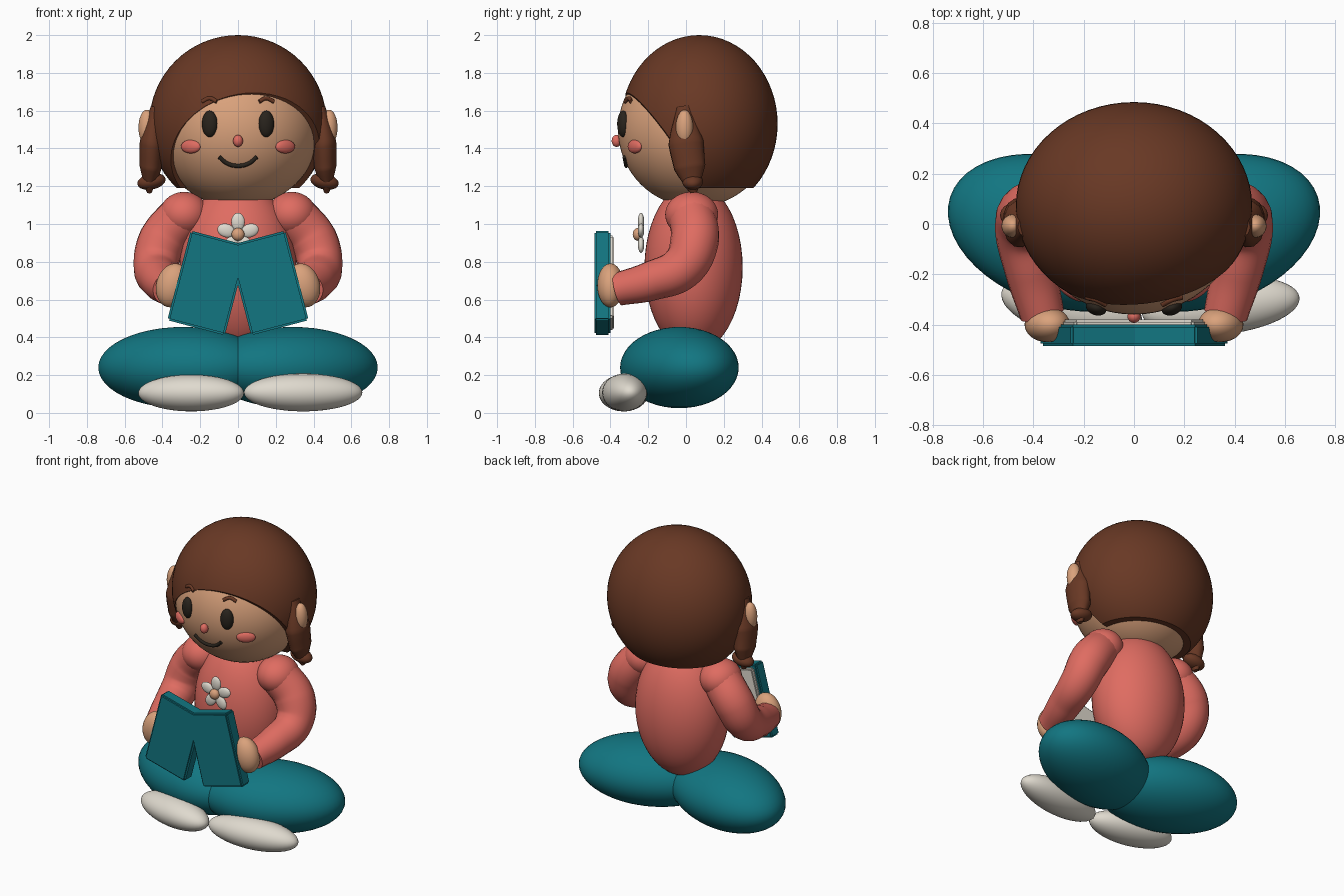
import bpy, bmesh, math
from mathutils import Matrix, Vector

cube = bpy.data.objects.get("Cube")
if cube:
    bpy.data.objects.remove(cube)


def material(name, rgb):
    m = bpy.data.materials.new(name)
    m.use_nodes = True
    m.diffuse_color = (*rgb, 1)
    bsdf = m.node_tree.nodes["Principled BSDF"]
    bsdf.inputs["Base Color"].default_value = (*rgb, 1)
    bsdf.inputs["Roughness"].default_value = 0.7
    return m


HAIR = material("brown hair", (0.14, 0.04, 0.018))
SKIN = material("warm skin", (0.70, 0.36, 0.20))
PINK = material("coral pink", (0.74, 0.15, 0.12))
TEAL = material("teal", (0.006, 0.18, 0.22))
WHITE = material("off white", (0.74, 0.70, 0.62))
DARK = material("dark brown", (0.022, 0.017, 0.012))


def smooth(ob, angle=40):
    bpy.ops.object.select_all(action="DESELECT")
    ob.select_set(True)
    bpy.context.view_layer.objects.active = ob
    bpy.ops.object.shade_smooth_by_angle(angle=math.radians(angle))


def add(name, bm, mat):
    mesh = bpy.data.meshes.new(name)
    bm.to_mesh(mesh)
    bm.free()
    mesh.materials.append(mat)
    ob = bpy.data.objects.new(name, mesh)
    bpy.context.collection.objects.link(ob)
    smooth(ob)
    return ob


def turn(axis, degrees):
    return Matrix.Rotation(math.radians(degrees), 4, axis)


def sphere(centre, radii, seg=48):
    bm = bmesh.new()
    bmesh.ops.create_uvsphere(bm, u_segments=seg, v_segments=seg // 2, radius=1,
                              matrix=Matrix.Translation(centre) @ Matrix.Diagonal((*radii, 1)))
    return bm


def ellipsoid(name, centre, radii, mat, rot=Matrix(), seg=48):
    bm = sphere((0, 0, 0), radii, seg)
    bm.transform(Matrix.Translation(centre) @ rot)
    return add(name, bm, mat)


def tube(name, points, mat, depth=1.0, scale=(1, 1, 1), at=(0, 0, 0), res=4):
    """Smooth tapered tube through (x, y, z, radius) points."""
    cu = bpy.data.curves.new(name, "CURVE")
    cu.dimensions = "3D"
    cu.bevel_depth = depth
    cu.bevel_resolution = res
    cu.use_fill_caps = True
    sp = cu.splines.new("BEZIER")
    sp.bezier_points.add(len(points) - 1)
    for bp, (x, y, z, r) in zip(sp.bezier_points, points):
        bp.co = (x, y, z)
        bp.radius = r
        bp.handle_left_type = bp.handle_right_type = "AUTO"
    cu.materials.append(mat)
    ob = bpy.data.objects.new(name, cu)
    ob.location, ob.scale = at, scale
    bpy.context.collection.objects.link(ob)
    bpy.ops.object.select_all(action="DESELECT")
    ob.select_set(True)
    bpy.context.view_layer.objects.active = ob
    bpy.ops.object.convert(target="MESH")
    smooth(bpy.context.object)


# Head and hair cap, trimmed level at the nape and slanted around the face
HEAD, HEAD_R = Vector((0, 0.05, 1.5)), Vector((0.43, 0.41, 0.41))
ellipsoid("head", HEAD, HEAD_R, SKIN, seg=64)

bm = sphere((0, 0.07, 1.53), (0.47, 0.415, 0.47), 64)
for co, normal in (((0, 0, 1.19), (0, 0, 1)), ((0, -0.35, 1.73), (-0.25, 1.45, 1))):
    cut = bmesh.ops.bisect_plane(bm, geom=bm.verts[:] + bm.edges[:] + bm.faces[:],
                                 plane_co=co, plane_no=normal, clear_inner=True)
    rim = [e for e in cut["geom_cut"] if isinstance(e, bmesh.types.BMEdge)]
    bmesh.ops.triangle_fill(bm, edges=rim, use_beauty=True)
bmesh.ops.recalc_face_normals(bm, faces=bm.faces[:])
add("hair_cap", bm, HAIR)


def on_face(x, z, lift=0.0):
    """Point on the front of the head."""
    dx, dz = (x - HEAD.x) / HEAD_R.x, (z - HEAD.z) / HEAD_R.z
    return Vector((x, HEAD.y - HEAD_R.y * math.sqrt(1 - dx * dx - dz * dz) - lift, z))


# Facial features
ellipsoid("nose", on_face(0, 1.44, 0.012), (0.026, 0.026, 0.032), PINK, seg=24)
mouth = [(-0.1, 1.355), (-0.055, 1.32), (0, 1.308), (0.055, 1.32), (0.1, 1.355)]
tube("mouth", [(*on_face(x, z, 0.004), 1) for x, z in mouth], DARK, depth=0.011)

for side, s in (("left", 1), ("right", -1)):
    ellipsoid(side + "_eye", on_face(s * 0.15, 1.53), (0.042, 0.03, 0.07), DARK,
              turn("Z", s * 18), 32)
    ellipsoid(side + "_cheek", on_face(s * 0.25, 1.41), (0.06, 0.022, 0.036), PINK,
              turn("Z", s * 33), 32)
    brow = [(0.112, 1.648), (0.15, 1.665), (0.19, 1.648)]
    tube(side + "_brow", [(*on_face(s * x, z, 0.004), 1) for x, z in brow], HAIR, depth=0.011)
    ellipsoid(side + "_ear", (s * 0.482, -0.008, 1.51), (0.045, 0.046, 0.095), SKIN, seg=32)

    # Side locks of hair ending in a small curl
    tube(side + "_lock", [(-0.03, -0.01, 1.62, 0.04), (0, 0, 1.43, 0.095), (0.01, 0.02, 1.3, 0.085),
                          (0.02, 0.035, 1.2, 0.04), (0.02, 0.04, 1.165, 0.018)],
         HAIR, scale=(s * 0.7, 1, 1), at=(s * 0.455, 0, 0))
    ellipsoid(side + "_curl", (s * 0.458, 0.035, 1.225), (0.076, 0.055, 0.042), HAIR,
              turn("Y", s * 12), 32)

    # Sleeves and hands
    shoulder = (s * 0.285, 0.03, 1.05)
    ellipsoid(side + "_shoulder", shoulder, (0.13, 0.14, 0.12), PINK)
    tube(side + "_sleeve", [(*shoulder, 0.125), (s * 0.40, 0.045, 0.91, 0.128),
                            (s * 0.435, -0.015, 0.775, 0.118), (s * 0.41, -0.18, 0.70, 0.105),
                            (s * 0.365, -0.36, 0.655, 0.088)], PINK, res=8)
    ellipsoid(side + "_hand", (s * 0.345, -0.4, 0.675), (0.088, 0.07, 0.118), SKIN,
              turn("Y", s * -15), 32)

    # Crossed legs
    ellipsoid(side + "_leg", (s * 0.29, -0.035, 0.24), (0.464, 0.294, 0.215), TEAL,
              turn("Z", s * 18))

    # Book halves: cover in front, pages behind
    for part, size, y, mat in (("cover", (0.315, 0.085, 0.49), -0.443, TEAL),
                               ("pages", (0.275, 0.04, 0.45), -0.4, WHITE)):
        bm = bmesh.new()
        bmesh.ops.create_cube(bm, size=1, matrix=Matrix.Diagonal((*size, 1)))
        bmesh.ops.bevel(bm, geom=bm.edges[:], offset=0.01, segments=2, affect="EDGES")
        bm.transform(Matrix.Translation((s * 0.16, y, 0.688)) @ turn("Y", s * -14.7))
        add(f"{side}_book_{part}", bm, mat)

# Feet, the left one set further out
ellipsoid("left_foot", (0.345, -0.325, 0.108), (0.315, 0.115, 0.1), WHITE, turn("Z", 6))
ellipsoid("right_foot", (-0.248, -0.33, 0.105), (0.285, 0.12, 0.097), WHITE, turn("Z", -12))

# Torso
ellipsoid("torso", (0, 0.04, 0.77), (0.31, 0.26, 0.45), PINK)

# Flower on the chest
for i in range(5):
    spin = turn("Y", i * 72)
    centre = Vector((0, -0.238, 0.945)) + spin @ Vector((0, 0, 0.066))
    ellipsoid(f"petal_{i + 1}", centre, (0.036, 0.017, 0.048), WHITE, spin, 24)
ellipsoid("flower_centre", (0, -0.255, 0.945), (0.034, 0.027, 0.034), SKIN, seg=24)
